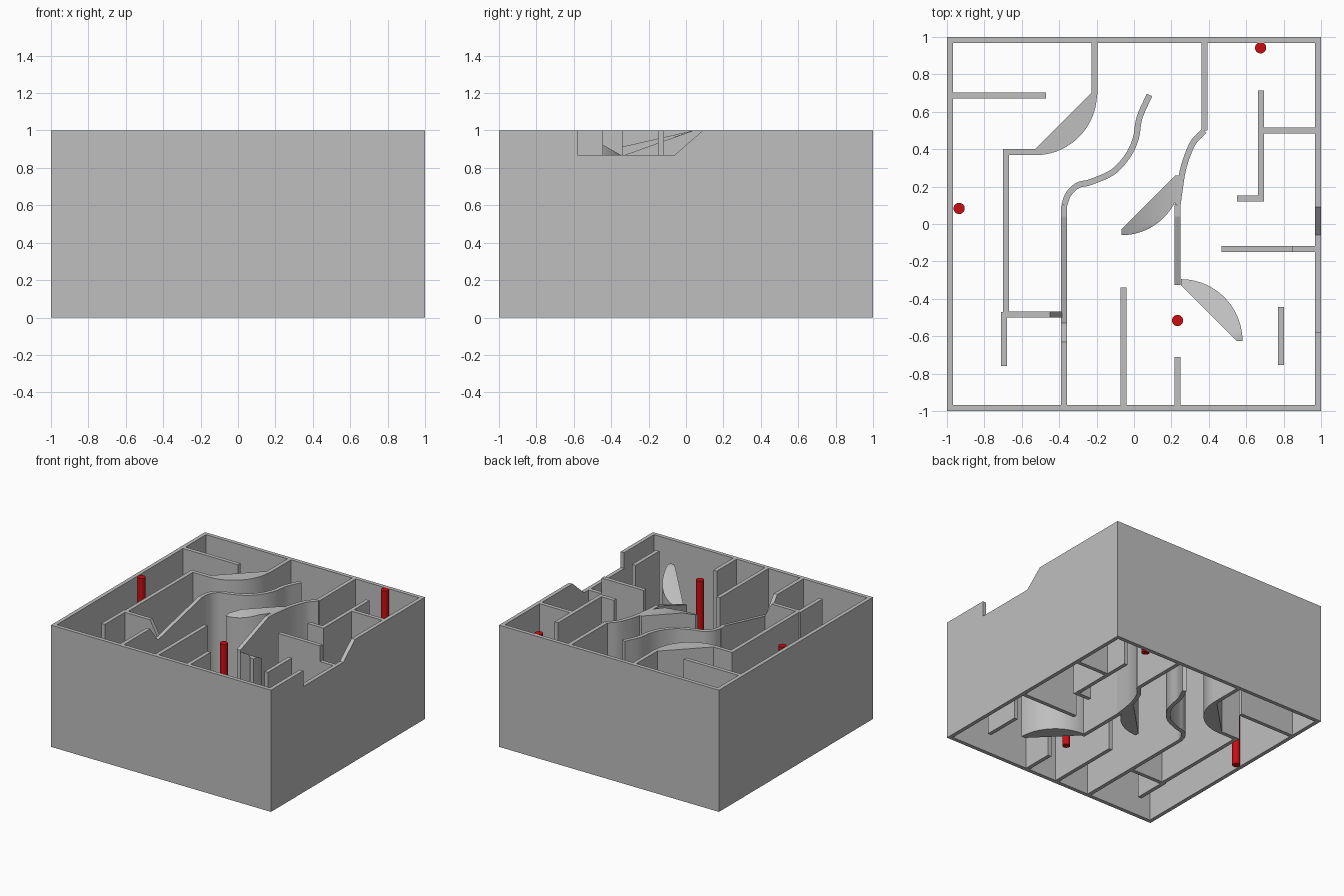
import bpy, bmesh, math
from mathutils import Vector

if "Cube" in bpy.data.objects:
    bpy.data.objects.remove(bpy.data.objects["Cube"])


def material(name, rgb):
    m = bpy.data.materials.new(name)
    m.diffuse_color = (*rgb, 1)
    m.use_nodes = True
    m.node_tree.nodes["Principled BSDF"].inputs["Base Color"].default_value = (*rgb, 1)
    return m


GREY = material("wall grey", (0.52, 0.52, 0.52))
RED = material("post red", (0.58, 0.004, 0.006))
H = 1.0       # wall height
T = 0.032     # wall thickness
LOW = 0.87    # lowest point of the cut rim


def finish(bm, name, mat, smooth=False):
    bmesh.ops.recalc_face_normals(bm, faces=bm.faces)
    me = bpy.data.meshes.new(name)
    bm.to_mesh(me)
    bm.free()
    me.materials.append(mat)
    ob = bpy.data.objects.new(name, me)
    bpy.context.collection.objects.link(ob)
    if smooth:
        bpy.ops.object.select_all(action="DESELECT")
        ob.select_set(True)
        bpy.context.view_layer.objects.active = ob
        bpy.ops.object.shade_smooth_by_angle(angle=math.radians(30))
    return ob


def prism(points, offset):
    """Solid made by sweeping a flat outline along an offset."""
    bm = bmesh.new()
    face = bm.faces.new([bm.verts.new(p) for p in points])
    out = bmesh.ops.extrude_face_region(bm, geom=[face], use_keep_orig=True)
    bmesh.ops.translate(bm, vec=offset,
                        verts=[v for v in out["geom"] if isinstance(v, bmesh.types.BMVert)])
    return bm


def wall_x(name, x0, x1, y, profile=None):
    """Wall running along x, y is its lower side; profile holds (x, z)."""
    prof = profile or [(x0, 0), (x1, 0), (x1, H), (x0, H)]
    finish(prism([(px, y, pz) for px, pz in prof], (0, T, 0)), name, GREY)


def wall_y(name, x, y0, y1, profile=None):
    """Wall running along y, x is its left side; profile holds (y, z)."""
    prof = profile or [(y0, 0), (y1, 0), (y1, H), (y0, H)]
    finish(prism([(x, py, pz) for py, pz in prof], (T, 0, 0)), name, GREY)


def slope_cut(bm, y_high, y_low):
    """Plane that falls from full height at y_high to the low rim at y_low."""
    run = Vector((0, y_low - y_high, LOW - H))
    n = Vector((1, 0, 0)).cross(run)
    if n.z < 0:
        n.negate()
    res = bmesh.ops.bisect_plane(bm, geom=bm.verts[:] + bm.edges[:] + bm.faces[:],
                                 plane_co=(0, y_high, H), plane_no=n, clear_outer=True)
    edges = [e for e in res["geom_cut"] if isinstance(e, bmesh.types.BMEdge)]
    bmesh.ops.holes_fill(bm, edges=edges, sides=0)


def crescent(name, cx, cy, r, side, cut=None):
    """Quarter-round wall filled to its chord; side -1 bulges front, +1 bulges back."""
    pts = [(cx + r * math.sin(a), cy + side * r * math.cos(a), 0)
           for a in (math.pi / 2 * i / 20 for i in range(21))]
    pts += [(cx + r - T, cy, 0), (cx, cy + side * (r - T), 0)]
    bm = prism(pts, (0, 0, H))
    if cut:
        slope_cut(bm, *cut)
    finish(bm, name, GREY, True)


def smooth_path(pts, steps=5):
    """Catmull-Rom interpolation of plan points."""
    p = [Vector(q) for q in pts]
    p = [2 * p[0] - p[1]] + p + [2 * p[-1] - p[-2]]
    out = []
    for i in range(1, len(p) - 2):
        a, b, c, d = p[i - 1:i + 3]
        for k in range(steps):
            t = k / steps
            out.append(0.5 * (2 * b + (c - a) * t + (2 * a - 5 * b + 4 * c - d) * t ** 2
                              + (3 * b - a - 3 * c + d) * t ** 3))
    return out + [p[-2]]


def ribbon(name, pts):
    """Curved wall of constant thickness following a plan path."""
    path = smooth_path(pts)
    left, right = [], []
    for i, q in enumerate(path):
        d = (path[min(i + 1, len(path) - 1)] - path[max(i - 1, 0)]).normalized()
        n = Vector((-d.y, d.x)) * T / 2
        left.append((q.x + n.x, q.y + n.y, 0))
        right.append((q.x - n.x, q.y - n.y, 0))
    finish(prism(left + right[::-1], (0, 0, H)), name, GREY, True)


# Outer box, open above and below, with a notch in one side
E = 1 - T
wall_x("front_outer_wall", -1, 1, -1)
wall_x("back_outer_wall", -1, 1, E)
wall_y("left_side_outer_wall", -1, -E, E)
wall_y("notched_outer_wall", E, -E, E,
       [(-E, 0), (E, 0), (E, H), (0.09, H), (-0.06, LOW), (-0.58, LOW), (-0.58, H), (-E, H)])

# Straight inner walls running along x: start, end, lower side
for i, (x0, x1, y) in enumerate([(-E, -0.47, 0.67), (-0.70, -0.528, 0.368),
                                 (0.55, 0.69, 0.12), (0.69, E, 0.485)]):
    wall_x(f"cross_wall_{i + 1}", x0, x1, y)
wall_x("stepped_cross_wall", 0.467, E, -0.15,
       [(0.467, 0), (E, 0), (E, LOW), (0.85, LOW), (0.85, H), (0.467, H)])
wall_x("sloped_cross_wall", -0.70, -0.385, -0.50,
       [(-0.70, 0), (-0.385, 0), (-0.385, 0.88), (-0.45, H), (-0.70, H)])

# Straight inner walls running along y: left side, start, end
for i, (x, y0, y1) in enumerate([(-0.228, 0.69, E), (-0.70, -0.50, 0.368), (-0.71, -0.76, -0.47),
                                 (-0.072, -E, -0.34), (0.217, -E, -0.71), (0.77, -0.755, -0.445),
                                 (0.662, 0.12, 0.715), (0.36, 0.5, E)]):
    wall_y(f"long_wall_{i + 1}", x, y0, y1)
wall_y("dipped_long_wall", -0.389, -E, 0.1,
       [(-E, 0), (0.1, 0), (0.1, H), (0.04, H), (-0.53, LOW), (-0.63, H), (-E, H)])
wall_y("sloped_long_wall", 0.217, -0.325, 0.1,
       [(-0.325, 0), (0.1, 0), (0.1, H), (0.04, H), (-0.325, LOW)])

# Curved walls
ribbon("long_curved_wall", [(-0.373, 0.1), (-0.35, 0.16), (-0.3, 0.207), (-0.23, 0.225),
                            (-0.11, 0.28), (-0.03, 0.37), (0.01, 0.46), (0.03, 0.57), (0.083, 0.69)])
ribbon("short_curved_wall", [(0.376, 0.5), (0.32, 0.44), (0.287, 0.37), (0.262, 0.29),
                             (0.248, 0.21), (0.233, 0.1)])
crescent("back_crescent", -0.528, 0.698, 0.33, -1)
crescent("middle_crescent", -0.067, 0.26, 0.32, -1, (0.04, -0.34))
crescent("front_crescent", 0.25, -0.625, 0.33, 1, (-0.58, -0.35))

# Red posts
for i, (x, y) in enumerate([(-0.935, 0.083), (0.233, -0.516), (0.677, 0.942)]):
    bm = bmesh.new()
    bmesh.ops.create_cone(bm, cap_ends=True, segments=32, radius1=0.03, radius2=0.03, depth=H)
    bmesh.ops.translate(bm, vec=(x, y, H / 2), verts=bm.verts)
    finish(bm, f"post_{i + 1}", RED, True)
